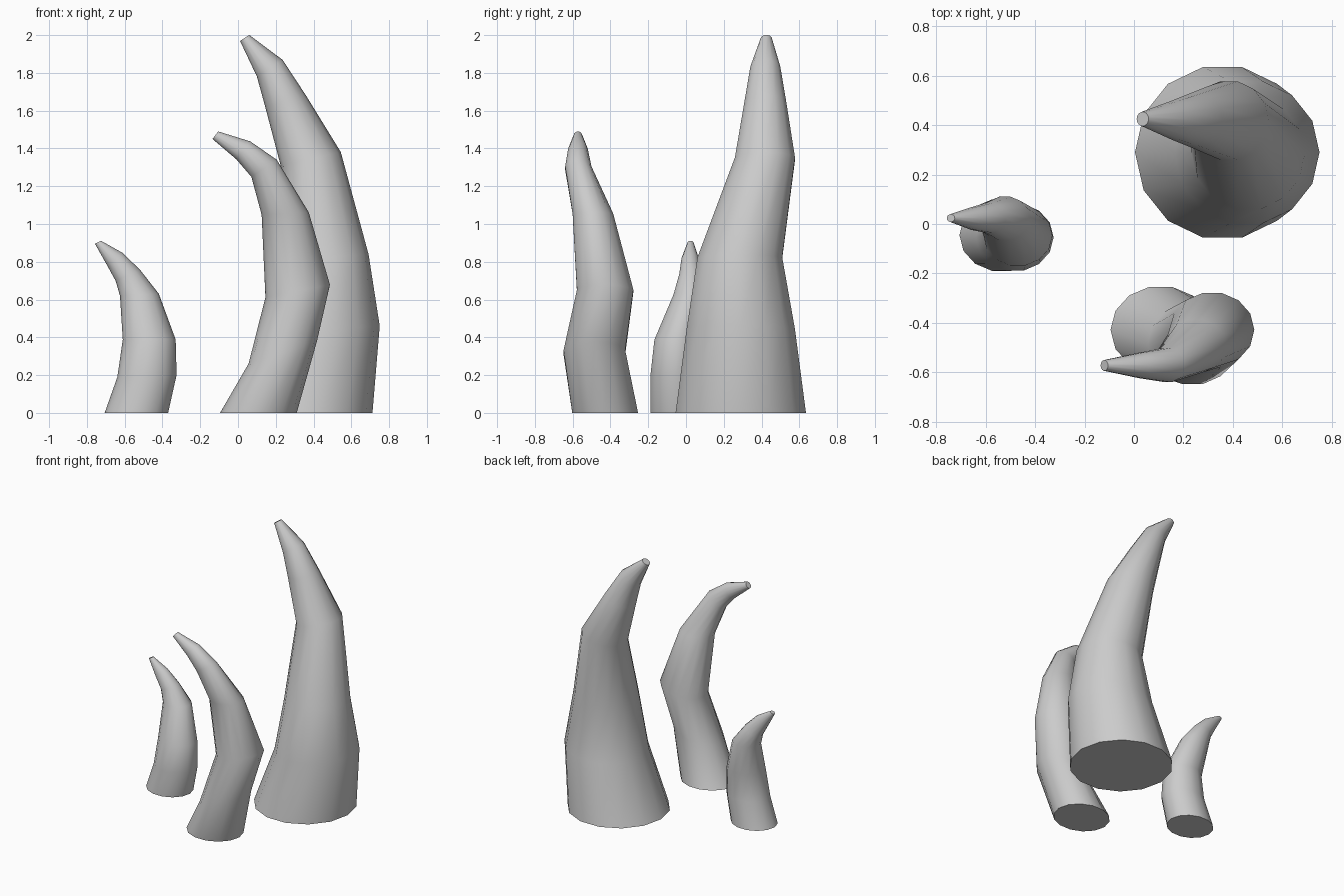
import bpy, bmesh
from math import sin, cos, pi, radians

if "Cube" in bpy.data.objects:
    bpy.data.objects.remove(bpy.data.objects["Cube"])

SIDES = 14


def horn(name, rings, depth):
    """Loft a capped horn. Ring = (x, y, z, radius, tilt about y in degrees)."""
    bm = bmesh.new()
    loops = []
    for x, y, z, r, tilt in rings:
        t = radians(tilt)
        loop = []
        for i in range(SIDES):
            a = 2 * pi * i / SIDES
            u, v = r * cos(a), r * depth * sin(a)
            loop.append(bm.verts.new((x + u * cos(t), y + v, z + u * sin(t))))
        loops.append(loop)
    for low, high in zip(loops, loops[1:]):
        for i in range(SIDES):
            j = (i + 1) % SIDES
            bm.faces.new((low[i], low[j], high[j], high[i]))
    bm.faces.new(loops[0][::-1])
    bm.faces.new(loops[-1])
    bmesh.ops.recalc_face_normals(bm, faces=bm.faces)
    mesh = bpy.data.meshes.new(name)
    bm.to_mesh(mesh)
    bm.free()
    obj = bpy.data.objects.new(name, mesh)
    bpy.context.collection.objects.link(obj)
    bpy.ops.object.select_all(action='DESELECT')
    obj.select_set(True)
    bpy.context.view_layer.objects.active = obj
    bpy.ops.object.shade_smooth_by_angle(angle=radians(50))
    return obj


# Tall horn at the back right
horn("large_horn", [
    (0.358, 0.29, 0.0, 0.354, 0),
    (0.457, 0.29, 0.44, 0.294, 4),
    (0.462, 0.285, 0.82, 0.230, 5),
    (0.385, 0.418, 1.345, 0.163, 13),
    (0.252, 0.42, 1.65, 0.112, 16),
    (0.168, 0.42, 1.825, 0.081, 33),
    (0.035, 0.425, 1.985, 0.029, 33),
], 1.0)

# Middle horn at the front, bending right and then left
horn("medium_horn", [
    (0.108, -0.428, 0.0, 0.203, 0),
    (0.237, -0.485, 0.32, 0.190, 18),
    (0.316, -0.428, 0.645, 0.174, 11),
    (0.250, -0.493, 1.055, 0.125, 3),
    (0.138, -0.57, 1.295, 0.081, 34),
    (0.028, -0.572, 1.39, 0.060, 52),
    (-0.120, -0.572, 1.47, 0.025, 53),
], 0.88)

# Short horn on the left
horn("small_horn", [
    (-0.538, -0.045, 0.0, 0.168, 0),
    (-0.482, -0.054, 0.195, 0.157, 2),
    (-0.470, -0.047, 0.388, 0.140, 0),
    (-0.522, 0.022, 0.625, 0.103, 3),
    (-0.583, 0.025, 0.728, 0.071, 24),
    (-0.651, 0.022, 0.812, 0.053, 42),
    (-0.741, 0.024, 0.903, 0.018, 26),
], 0.88)
